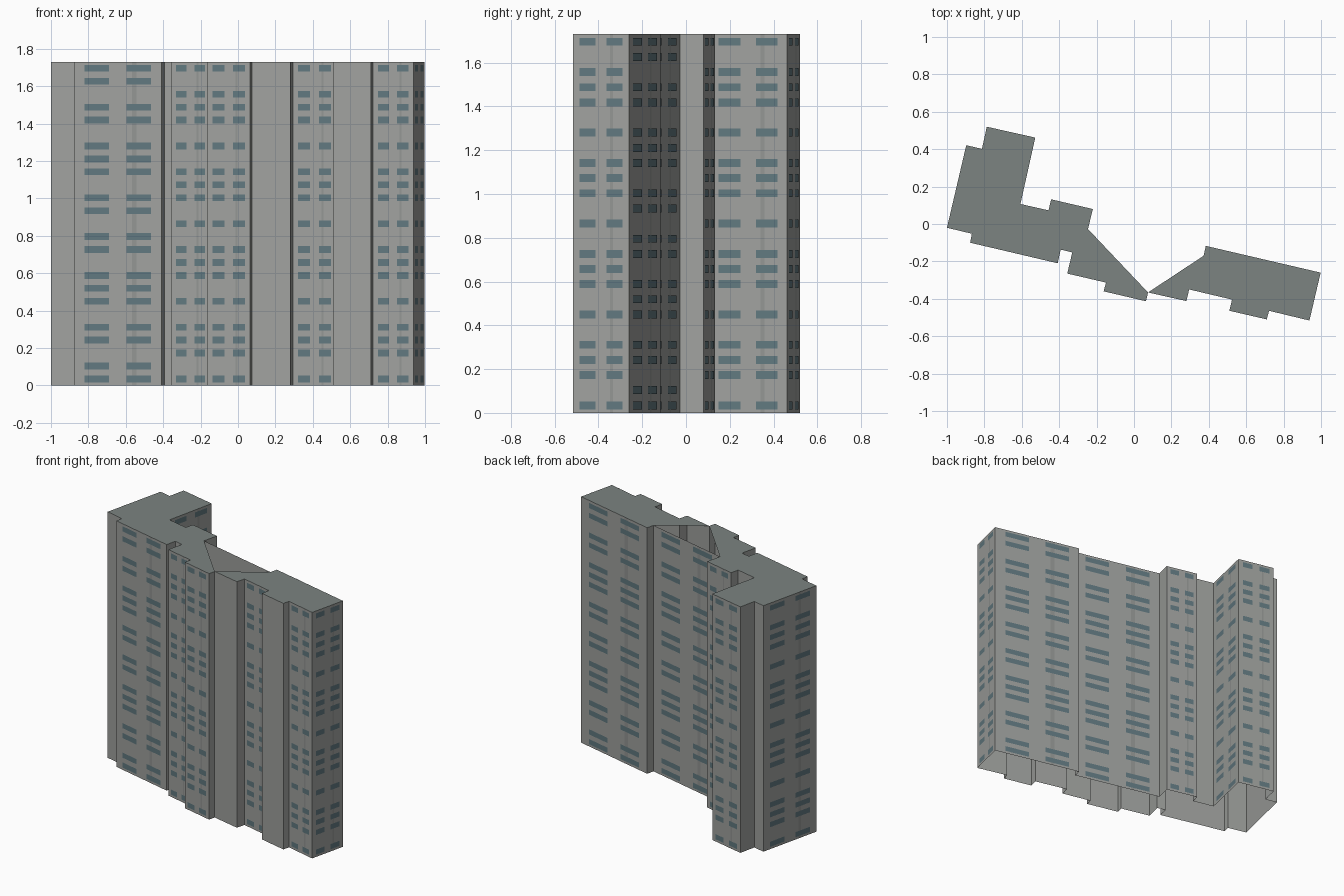
import bpy
from mathutils import Vector

if "Cube" in bpy.data.objects:
    bpy.data.objects.remove(bpy.data.objects["Cube"])

H = 1.73
FLOORS = 25
PITCH = H / FLOORS

# Footprint, counter-clockwise: x, y, facade type of the wall starting here
# "-" blank wall, "A"/"B" window rhythm
PLAN = [
    (-1.0, -0.02, "-"), (-0.867, -0.052, "-"), (-0.876, -0.10, "A"),
    (-0.408, -0.21, "-"), (-0.392, -0.137, "-"), (-0.33, -0.152, "-"),
    (-0.357, -0.265, "B"), (-0.15, -0.313, "-"), (-0.162, -0.36, "B"),
    (0.064, -0.413, "-"), (0.075, -0.366, "-"), (0.28, -0.412, "-"),
    (0.295, -0.35, "B"), (0.524, -0.404, "-"), (0.51, -0.464, "-"),
    (0.71, -0.51, "-"), (0.722, -0.464, "B"), (0.938, -0.516, "B"),
    (0.998, -0.26, "A"), (0.384, -0.117, "-"), (0.372, -0.17, "A"),
    (-0.246, -0.027, "-"), (-0.22, 0.08, "B"), (-0.443, 0.132, "-"),
    (-0.457, 0.073, "-"), (-0.607, 0.107, "B"), (-0.528, 0.462, "B"),
    (-0.787, 0.52, "-"), (-0.813, 0.402, "-"), (-0.897, 0.421, "B"),
]
# One character per floor, from the ground up
RHYTHM = {"A": "1101101110110110111011011", "B": "1011101011101011101011101"}
WINDOW_SPANS = [(0.12, 0.40), (0.60, 0.88)]
HINGE = 10          # plan corner where the two roof slabs meet
RIGHT_END = 20      # last corner of the right roof slab


def material(name, color):
    m = bpy.data.materials.new(name)
    m.diffuse_color = (*color, 1)
    m.use_nodes = True
    m.node_tree.nodes["Principled BSDF"].inputs["Base Color"].default_value = m.diffuse_color
    return m


def mesh_object(name, faces, mat):
    verts = [v for f in faces for v in f]
    index, polys = 0, []
    for f in faces:
        polys.append(range(index, index + len(f)))
        index += len(f)
    mesh = bpy.data.meshes.new(name)
    mesh.from_pydata(verts, [], [list(p) for p in polys])
    mesh.materials.append(mat)
    ob = bpy.data.objects.new(name, mesh)
    bpy.context.collection.objects.link(ob)
    return ob


def panel(a, b, span, z0, z1, offset=0.0):
    """Upright rectangle on wall a-b, pushed outward by offset."""
    d = b - a
    out = Vector((d.y, -d.x)).normalized() * offset
    p, q = a + d * span[0] + out, a + d * span[1] + out
    return [(p.x, p.y, z0), (q.x, q.y, z0), (q.x, q.y, z1), (p.x, p.y, z1)]


wall_mat = material("concrete", (0.35, 0.36, 0.345))
strip_mat = material("weathered_concrete", (0.29, 0.30, 0.29))
glass_mat = material("window_glass", (0.12, 0.19, 0.215))
roof_mat = material("roofing", (0.20, 0.23, 0.22))

corners = [Vector((x, y)) for x, y, _ in PLAN]
walls, strips, windows = [], [], []
for i, a in enumerate(corners):
    b = corners[(i + 1) % len(corners)]
    kind = PLAN[i][2]
    walls.append(panel(a, b, (0, 1), 0, H))
    if kind == "-":
        continue
    strips.append(panel(a, b, (0.66, 0.71), 0, H, 0.0008))
    for floor, on in enumerate(RHYTHM[kind]):
        if on == "1":
            z = (floor + 0.5) * PITCH
            for span in WINDOW_SPANS:
                windows.append(panel(a, b, span, z - 0.018, z + 0.018, 0.0016))

# Facade shell (open underneath), stains and windows
mesh_object("outer_walls", walls, wall_mat)
mesh_object("wall_strips", strips, strip_mat)
mesh_object("windows", windows, glass_mat)

# Two roof slabs, leaving the triangular light well open between them
left = corners[:HINGE + 1] + corners[RIGHT_END + 1:]
right = corners[HINGE:RIGHT_END + 1]
for name, outline in (("roof_left", left), ("roof_right", right)):
    mesh_object(name, [[(p.x, p.y, H) for p in outline]], roof_mat)
